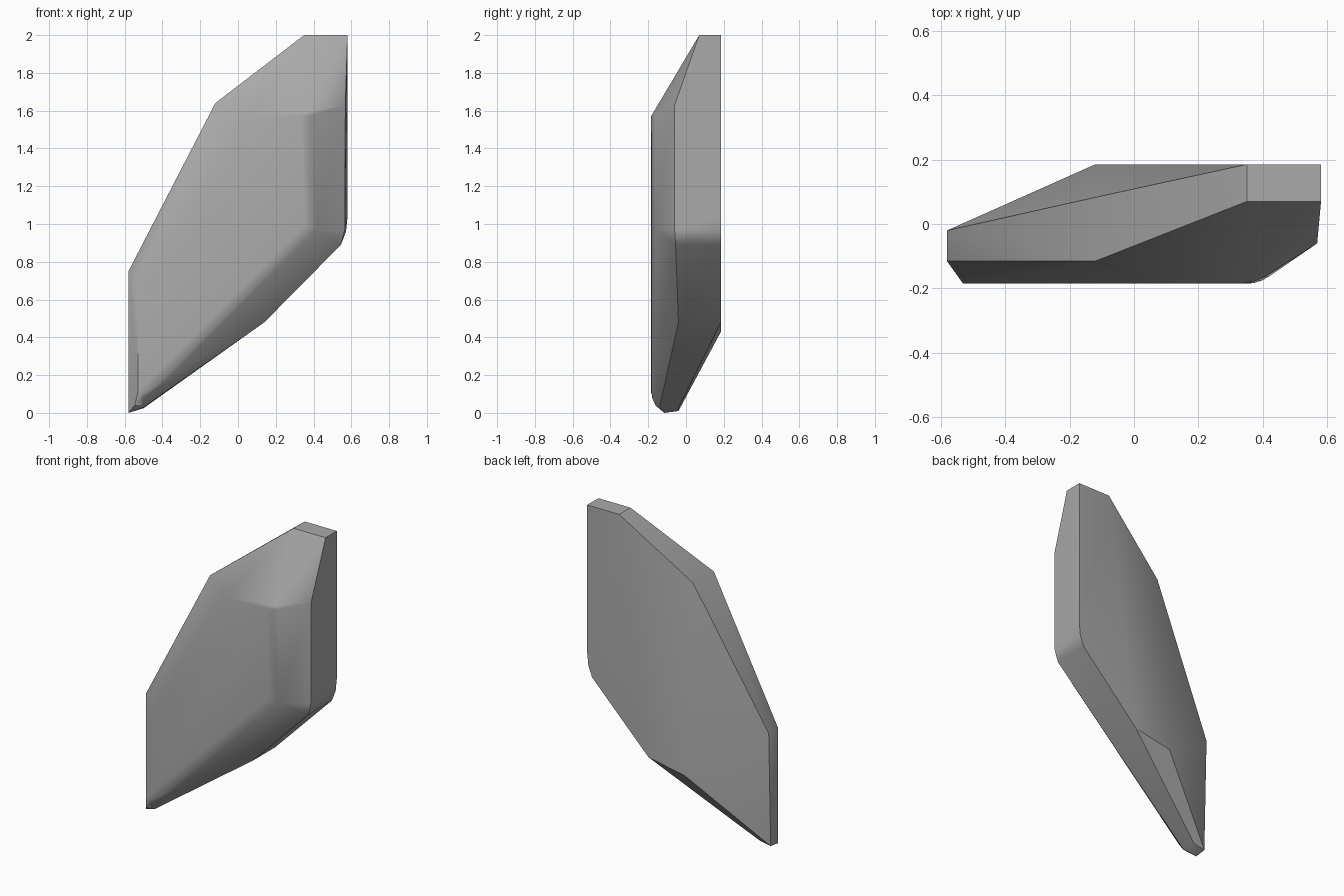
import bpy
import bmesh
import math

cube = bpy.data.objects.get("Cube")
if cube:
    bpy.data.objects.remove(cube, do_unlink=True)

FRONT, BACK = -0.185, 0.185

# Outline corners of each layer, as (x, z)
front_face = [(-0.53, 0.65), (0.05, 1.57), (0.37, 1.57), (0.39, 0.98), (-0.53, 0.06)]
back_face = [(0.35, 2), (0.58, 2), (0.58, 1.04), (0.572, 0.96), (0.545, 0.89),
             (0.14, 0.48), (-0.12, 0.43)]
# Rim corners between the two faces, as (x, y, z)
rim = [(0.35, 0.07, 2), (0.58, 0.07, 2),
       (0.568, -0.06, 1.63), (0.566, -0.06, 0.97), (0.545, -0.055, 0.89),
       (0.14, -0.04, 0.48),
       (-0.12, -0.115, 1.64), (-0.11, 0.085, 1.64),
       (-0.58, -0.115, 0.75), (-0.58, -0.02, 0.75),
       (-0.58, -0.115, 0.0), (-0.58, -0.04, 0.01),
       (-0.50, -0.04, 0.025), (-0.50, -0.14, 0.03)]

points = [(x, FRONT, z) for x, z in front_face] + [(x, BACK, z) for x, z in back_face] + rim

# Faceted body as the hull of its corners
bm = bmesh.new()
for p in points:
    bm.verts.new(p)
hull = bmesh.ops.convex_hull(bm, input=bm.verts[:])
bmesh.ops.delete(bm, geom=list({v for v in hull["geom_interior"] + hull["geom_unused"]
                                if isinstance(v, bmesh.types.BMVert)}), context="VERTS")
bmesh.ops.dissolve_limit(bm, angle_limit=math.radians(1.5), verts=bm.verts[:], edges=bm.edges[:])

# Soften the right and lower borders of the front face
soft = []
for e in bm.edges:
    a, b = (v.co for v in e.verts)
    mid = (a + b) / 2
    on_front = max(a.y, b.y) < FRONT + 0.001
    if on_front and (mid.x > 0.3 or mid.z < 0.6) and mid.x > -0.5:
        soft.append(e)
bmesh.ops.bevel(bm, geom=soft, offset=0.035, offset_type="OFFSET", segments=3,
                profile=0.5, affect="EDGES", clamp_overlap=True)
bmesh.ops.recalc_face_normals(bm, faces=bm.faces[:])

mesh = bpy.data.meshes.new("faceted_panel")
bm.to_mesh(mesh)
bm.free()
panel = bpy.data.objects.new("faceted_panel", mesh)
bpy.context.collection.objects.link(panel)

# Plain grey surface
grey = bpy.data.materials.new("plain_grey")
grey.use_nodes = True
colour = (0.4, 0.4, 0.4, 1)
grey.diffuse_color = colour
grey.node_tree.nodes["Principled BSDF"].inputs["Base Color"].default_value = colour
mesh.materials.append(grey)

# Smooth shading with crisp edges
bpy.ops.object.select_all(action="DESELECT")
panel.select_set(True)
bpy.context.view_layer.objects.active = panel
bpy.ops.object.shade_smooth_by_angle(angle=math.radians(32))
weighted = panel.modifiers.new("weighted_normals", "WEIGHTED_NORMAL")
weighted.keep_sharp = True
